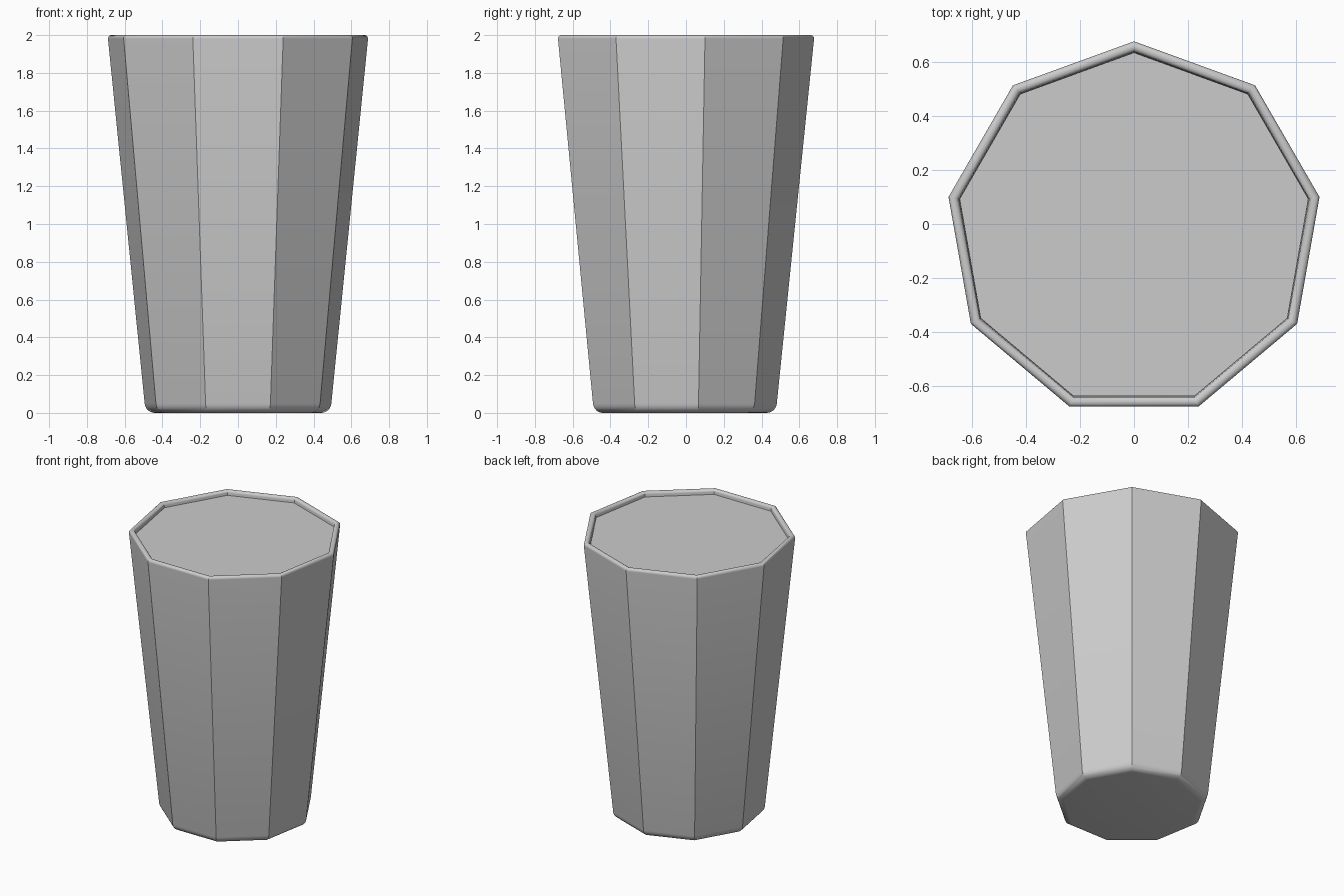
import bpy, bmesh, math

if "Cube" in bpy.data.objects:
    bpy.data.objects.remove(bpy.data.objects["Cube"])

SIDES = 9
CY = -0.021  # puts the odd-sided outline's bounds on the origin


def loft(name, profile, cap_start=False, cap_end=False):
    """Nine-sided loft through (radius, height) points."""
    bm = bmesh.new()
    rings = []
    for r, z in profile:
        rings.append([bm.verts.new((r * math.cos(math.pi / 2 + 2 * math.pi * i / SIDES),
                                    CY + r * math.sin(math.pi / 2 + 2 * math.pi * i / SIDES), z))
                      for i in range(SIDES)])
    for a, b in zip(rings, rings[1:]):
        for i in range(SIDES):
            j = (i + 1) % SIDES
            bm.faces.new((a[i], a[j], b[j], b[i]))
    if cap_start:
        bm.faces.new(rings[0][::-1])
    if cap_end:
        bm.faces.new(rings[-1])
    me = bpy.data.meshes.new(name)
    bm.to_mesh(me)
    bm.free()
    ob = bpy.data.objects.new(name, me)
    bpy.context.collection.objects.link(ob)
    bpy.ops.object.select_all(action='DESELECT')
    ob.select_set(True)
    bpy.context.view_layer.objects.active = ob
    bpy.ops.object.shade_smooth_by_angle(angle=math.radians(30))
    return ob


def arc(cx, cz, r, a0, a1, n):
    """Profile points on a circular arc, angles in degrees."""
    return [(cx + r * math.cos(math.radians(a0 + (a1 - a0) * i / n)),
             cz + r * math.sin(math.radians(a0 + (a1 - a0) * i / n))) for i in range(n + 1)]


# Tapered faceted cup: rounded foot, straight wall, rounded rim, inner lip
foot = arc(0.447, 0.055, 0.055, -90, -6, 6)
rim = arc(0.681, 1.982, 0.018, -6, 90, 5) + arc(0.678, 1.982, 0.018, 90, 180, 5)
loft("cup", foot + rim + [(0.656, 1.94)], cap_start=True)

# Flat filled surface just below the rim
loft("drink_surface", [(0.657, 1.968)], cap_end=True)
